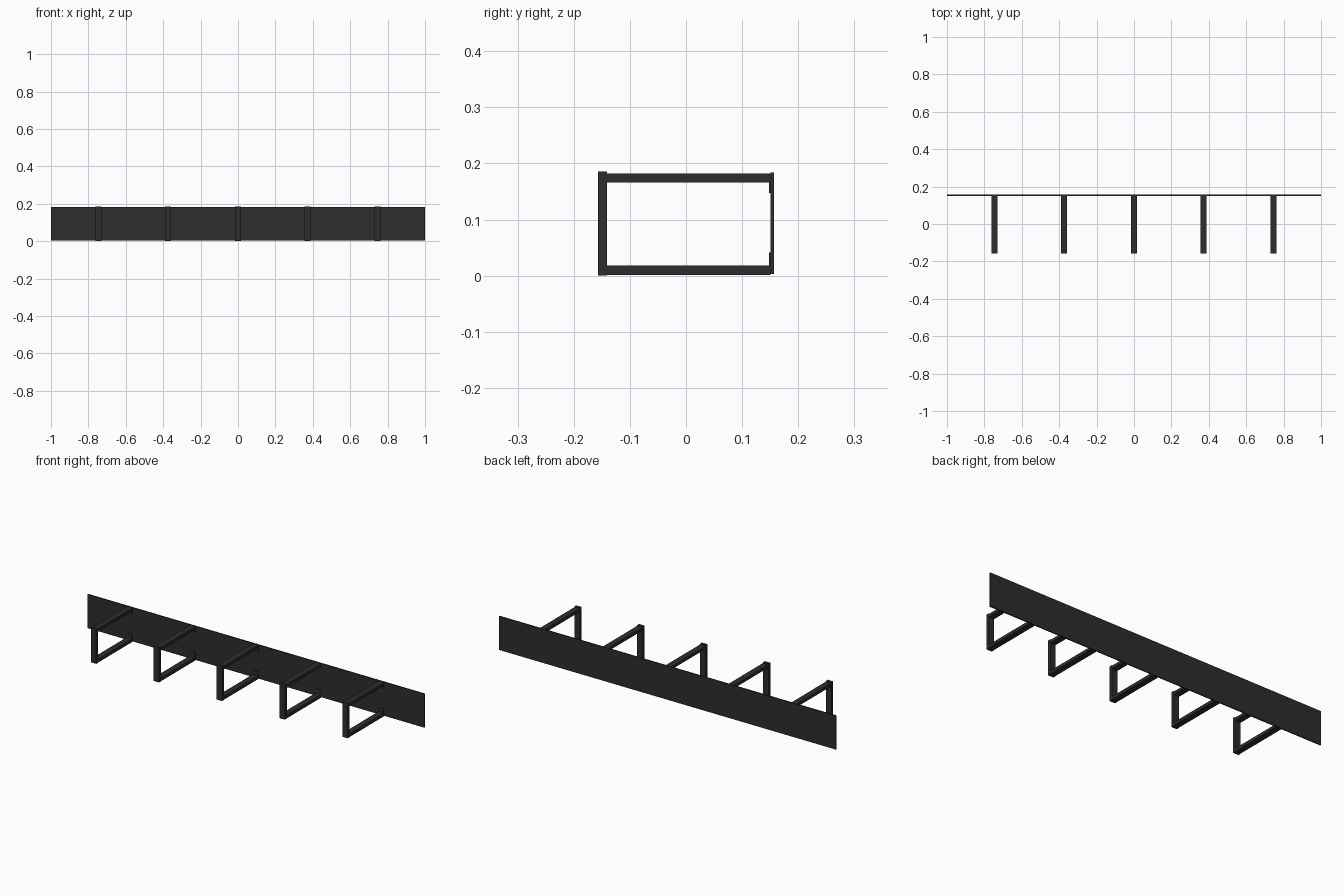
import bpy

default = bpy.data.objects.get("Cube")
if default:
    bpy.data.objects.remove(default, do_unlink=True)

# Dark metal finish
metal = bpy.data.materials.new("charcoal_metal")
metal.use_nodes = True
colour = (0.026, 0.026, 0.026, 1)
metal.diffuse_color = colour
metal.node_tree.nodes["Principled BSDF"].inputs["Base Color"].default_value = colour


def box(name, x, y, z):
    """Box from (min, max) ranges on each axis."""
    bpy.ops.mesh.primitive_cube_add(size=1)
    ob = bpy.context.object
    ob.name = name
    ob.location = [(a + b) / 2 for a, b in (x, y, z)]
    ob.scale = [b - a for a, b in (x, y, z)]
    bpy.ops.object.transform_apply(location=False, rotation=False, scale=True)
    ob.data.materials.append(metal)
    return ob


FRONT, BACK = -0.157, 0.157
PLATE_FRONT = 0.151
POST_BACK = FRONT + 0.016
HALF_WIDTH = 0.016
SPACING = 0.373

# Long backing plate
box("back_plate", (-1, 1), (PLATE_FRONT, BACK), (0.003, 0.184))

# Five evenly spaced square-tube brackets
for i in range(5):
    cx = (i - 2) * SPACING - 0.001
    x = (cx - HALF_WIDTH, cx + HALF_WIDTH)
    n = i + 1
    box(f"front_post_{n}", x, (FRONT, POST_BACK), (0, 0.186))
    box(f"bottom_bar_{n}", x, (POST_BACK, PLATE_FRONT), (0.001, 0.018))
    box(f"top_bar_{n}", x, (POST_BACK, PLATE_FRONT), (0.166, 0.182))
    # Thin mounting tabs against the plate
    tab_y = (PLATE_FRONT - 0.003, PLATE_FRONT)
    box(f"lower_tab_{n}", x, tab_y, (0.018, 0.041))
    box(f"upper_tab_{n}", x, tab_y, (0.147, 0.166))
